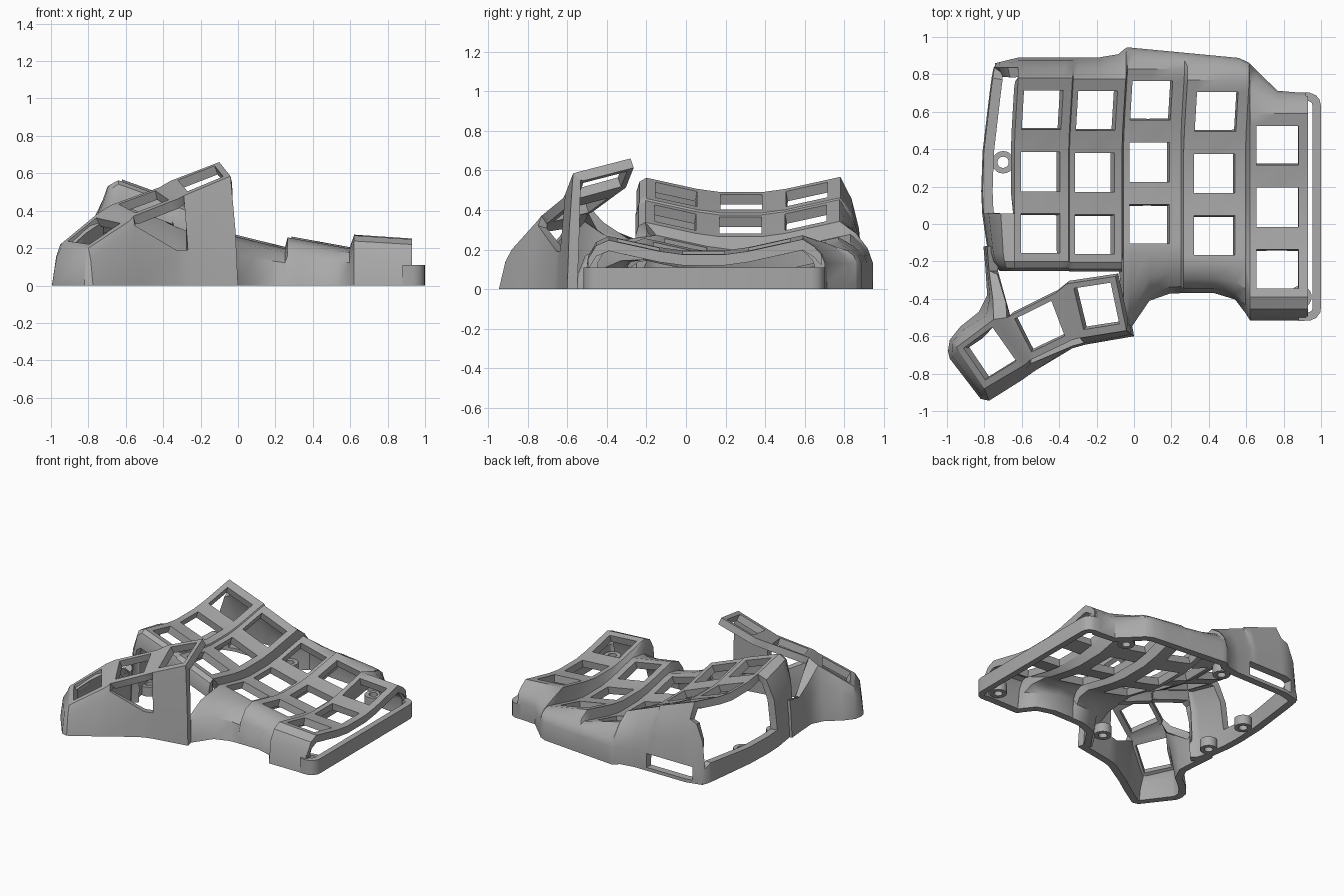
import bpy, bmesh, math
from mathutils import Vector

if "Cube" in bpy.data.objects:
    bpy.data.objects.remove(bpy.data.objects["Cube"])

grey = bpy.data.materials.new("matte grey")
grey.diffuse_color = (0.4, 0.4, 0.4, 1)
grey.use_nodes = True
grey.node_tree.nodes["Principled BSDF"].inputs["Base Color"].default_value = grey.diffuse_color


def interp(table, v):
    """Piecewise linear lookup in a sorted list of (v, value)."""
    for (a, fa), (b, fb) in zip(table, table[1:]):
        if v <= b:
            return fa + (fb - fa) * max(0, (v - a) / (b - a))
    return table[-1][1]


def bend(a, c, b, t):
    """Point on a quadratic curve from a to b, pulled to c."""
    return a.lerp(c, t).lerp(c.lerp(b, t), t)


def make_shell(name, quads, thickness, offset=-1):
    """Weld quads into a sheet, thicken it and smooth shade it."""
    bm = bmesh.new()
    for q in quads:
        bm.faces.new([bm.verts.new(p) for p in q])
    bmesh.ops.remove_doubles(bm, verts=bm.verts, dist=0.0005)
    bmesh.ops.dissolve_degenerate(bm, dist=0.0005, edges=bm.edges)
    bmesh.ops.recalc_face_normals(bm, faces=bm.faces)
    if sum(f.normal.z * f.calc_area() for f in bm.faces) < 0:
        bmesh.ops.reverse_faces(bm, faces=bm.faces)
    me = bpy.data.meshes.new(name)
    bm.to_mesh(me)
    bm.free()
    ob = bpy.data.objects.new(name, me)
    bpy.context.collection.objects.link(ob)
    me.materials.append(grey)
    mod = ob.modifiers.new("thickness", 'SOLIDIFY')
    mod.thickness, mod.offset = thickness, offset
    bpy.ops.object.select_all(action='DESELECT')
    ob.select_set(True)
    bpy.context.view_layer.objects.active = ob
    bpy.ops.object.convert(target='MESH')
    for v in ob.data.vertices:                    # keep the foot flat on the floor
        v.co.z = max(0, v.co.z)
    bpy.ops.object.shade_smooth_by_angle(angle=math.radians(35))
    return ob


def grid_quads(lines, skip):
    return [(lines[i][j], lines[i + 1][j], lines[i + 1][j + 1], lines[i][j + 1])
            for i in range(len(lines) - 1) for j in range(len(lines[0]) - 1)
            if not skip(i, j)]


# ---- main case: key columns, front and back skirts, left wall ----
# left x, right x, hole left, hole right, left z, right z, middle y
COLUMNS = [(-.64, -.35, -.605, -.395, .49, .385, .28),
           (-.345, -.065, -.315, -.105, .375, .265, .275),
           (-.055, .25, -.025, .19, .20, .125, .33),
           (.265, .595, .32, .54, .185, .125, .27),
           (.62, .92, .655, .88, .195, .175, .09)]
OFFS = [-.48, -.435, -.225, -.105, .105, .225, .435, .50]
BACK = [(-.82, .87), (-.7, .89), (-.12, .89), (-.08, .91), (-.04, .945), (.59, .885),
        (.64, .84), (.72, .74), (.78, .705), (1, .70)]
FRONT = [(-.06, -.58), (0, -.56), (.04, -.47), (.09, -.40), (.2, -.37), (.5, -.37),
         (.56, -.42), (.62, -.515), (1, -.515)]
LEFT = [(-.25, -.72), (-.2, -.765), (-.1, -.80), (.1, -.815), (.3, -.82),
        (.76, -.765), (.9, -.74)]


def column_line(x, z, yc, loose_front, lean):
    pts = [Vector((x + lean * max(0, o - .15), yc + o, z + .22 * max(0, abs(o) - .15)))
           for o in OFFS]
    a, b = pts[0], pts[-1]
    if loose_front:                               # short hanging lip
        front = [a + Vector((0, dy, dz)) for dy, dz in
                 ((-.05, -.13), (-.05, -.07), (-.035, -.02))]
    else:                                         # skirt down to the floor
        foot = Vector((x, interp(FRONT, x), 0))
        knee = Vector((x, foot.y, a.z * .95))
        front = [foot, bend(a, knee, foot, .6), bend(a, knee, foot, .3)]
    bx, by = b.x, interp(BACK, b.x)
    low = Vector((bx, by, .13))
    knee = Vector((bx, b.y + (by - b.y) * .9, max(.2, .75 * b.z)))
    back = [bend(b, knee, low, .33), bend(b, knee, low, .67), low,
            Vector((bx, by, .025)), Vector((bx, by, 0))]
    return front + pts + back


lines, hole_lines = [], set()
for k, (xl, xr, h0, h1, zl, zr, yc) in enumerate(COLUMNS):
    for n, x in enumerate((xl, h0, (h0 + h1) / 2, h1, xr)):
        if n in (1, 2):
            hole_lines.add(len(lines) + 4)
        z = zl + (zr - zl) * (x - xl) / (xr - xl)
        lines.append(column_line(x, z, yc, k < 2, .06 if k < 4 else 0))

# bulging left wall, from the floor up to the first column
left = []
for fx, fz in ((1, 0), (.96, .25), (.8, .68), (.42, .95)):
    left.append([Vector((p.x + (interp(LEFT, p.y) - p.x) * fx,
                         p.y - (.03 * fx if p.y > .86 else 0), p.z * fz))
                 for p in lines[0]])
lines = left + lines


def case_gap(i, j):
    if i in hole_lines and j in (4, 6, 8):        # key holes
        return True
    if 1 <= i <= 3 and 5 <= j <= 10:              # large left window
        return True
    if 3 <= i <= 9 and j == 13:                   # cable slot in the back
        return True
    return i == 13 and j < 3                      # open corner by the thumb part


make_shell("key_case", grid_quads(lines, case_gap), .054)

# ---- low rim along the right side ----
rim = [(.88, -.495), (.935, -.495), (.96, -.485), (.975, -.465), (.978, -.44),
       (.978, .63), (.972, .655), (.96, .67), (.935, .68), (.88, .68)]
make_shell("right_rim", [((*a, 0), (*b, 0), (*b, .11), (*a, .11))
                         for a, b in zip(rim, rim[1:])], .045, 0)

# ---- frame strip under the edge of the last column ----
edge = lines[-1][1:13]
drop = Vector((0, 0, .055))
make_shell("right_frame", [(a, b, b - drop, a - drop) for a, b in zip(edge, edge[1:])],
           .02, 0)

# ---- thumb part: three key plates with a skirt ----
back = [Vector(p) for p in ((-.10, -.28, .66), (-.36, -.32, .56), (-.42, -.37, .525),
                            (-.68, -.50, .43), (-.75, -.51, .385), (-.95, -.66, .22))]
front = [Vector(p) for p in ((-.04, -.57, .585), (-.29, -.61, .48), (-.33, -.62, .46),
                             (-.56, -.73, .37), (-.58, -.75, .345), (-.80, -.88, .20))]
quads = []
for s in range(5):
    us = (0, .12, .88, 1) if s % 2 == 0 else (0, 1)
    rows = [[back[s].lerp(back[s + 1], u).lerp(front[s].lerp(front[s + 1], u), v)
             for v in (0, .1, .86, 1)] for u in us]
    quads += grid_quads(rows, lambda i, j: len(us) == 4 and i == 1 and j == 1)

# skirt: top edge, middle and floor points running round to the connecting leg
top = front + [back[5], back[4], Vector((-.755, -.40, .31)),
               Vector((-.775, -.25, .25)), Vector((-.785, -.12, .28))]
mid_z = (.3, .19, .19, .32, .27, .14, .15, .26, .2, .17, .2)
floor = ((0, -.60), (-.26, -.645), (-.33, -.665), (-.53, -.785), (-.6, -.835),
         (-.775, -.945), (-.995, -.68), (-.83, -.47), (-.785, -.38),
         (-.795, -.23), (-.805, -.12))
# web joining the leg to the back of the key plates
web = [back[3], Vector((-.685, -.42, .34)), Vector((-.73, -.27, .24))]
quads += [(top[7 + i], top[8 + i], web[i + 1], web[i]) for i in range(2)]

skirt = []
for t, mz, (fx, fy) in zip(top, mid_z, floor):
    f = (1 - mz / t.z) ** .6
    skirt.append([t, Vector((t.x + (fx - t.x) * f, t.y + (fy - t.y) * f, mz)),
                  Vector((fx, fy, 0))])
# rounded corners where the skirt turns at the outer end
for i, u, (cx, cy) in ((7, .5, (-.93, -.55)), (7, .1, (-.985, -.62)),
                       (6, .9, (-.985, -.72)), (6, .1, (-.82, -.935))):
    t = skirt[i - 1][0].lerp(skirt[i][0], u)
    m = Vector((t.x * .3 + cx * .7, t.y * .3 + cy * .7, t.z * .68))
    skirt.insert(i, [t, m, Vector((cx, cy, 0))])
quads += grid_quads(skirt, lambda i, j: i in (1, 2) and j == 0)   # front window
make_shell("thumb_part", quads, .052)

# ---- screw bosses ----
for n, (x, y) in enumerate(((-.70, .33), (-.03, -.37), (.89, -.39), (-.12, .79),
                            (.65, .69), (-.71, -.05))):
    ring = [Vector((x + .06 * math.cos(a), y + .06 * math.sin(a), 0))
            for a in (math.tau * k / 20 for k in range(20))]
    up = Vector((0, 0, .07))
    make_shell(f"screw_boss_{n + 1}", [(ring[k - 1], ring[k], ring[k] + up, ring[k - 1] + up)
                                       for k in range(20)], .03, -1)
